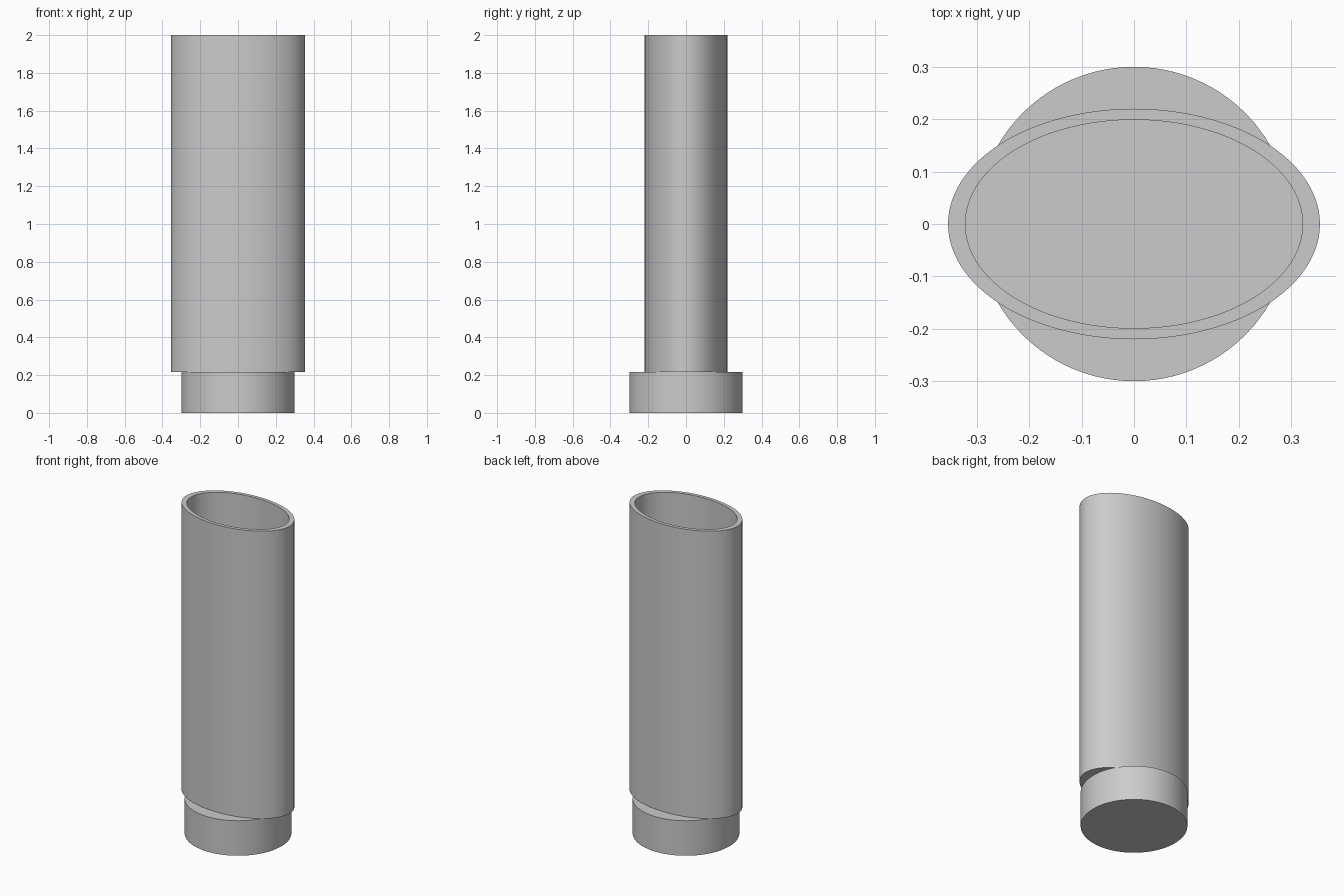
import bpy, bmesh, math

cube = bpy.data.objects.get("Cube")
if cube:
    bpy.data.objects.remove(cube, do_unlink=True)

SIDES = 96
BASE_TOP = 0.217
FLOOR = 0.25

grey = bpy.data.materials.new("light grey")
grey.use_nodes = True
colour = (0.6, 0.6, 0.6, 1)
grey.diffuse_color = colour
grey.node_tree.nodes["Principled BSDF"].inputs["Base Color"].default_value = colour


def lofted(name, sections):
    """Closed solid through a chain of ellipses given as (rx, ry, z)."""
    bm = bmesh.new()
    rings = []
    for rx, ry, z in sections:
        angles = [2 * math.pi * i / SIDES for i in range(SIDES)]
        rings.append([bm.verts.new((rx * math.cos(a), ry * math.sin(a), z)) for a in angles])
    for low, high in zip(rings, rings[1:]):
        for i in range(SIDES):
            j = (i + 1) % SIDES
            bm.faces.new((low[i], low[j], high[j], high[i]))
    bm.faces.new(rings[0][::-1])
    bm.faces.new(rings[-1])
    bmesh.ops.recalc_face_normals(bm, faces=bm.faces)
    mesh = bpy.data.meshes.new(name)
    bm.to_mesh(mesh)
    bm.free()
    mesh.materials.append(grey)
    obj = bpy.data.objects.new(name, mesh)
    bpy.context.collection.objects.link(obj)
    bpy.ops.object.select_all(action='DESELECT')
    obj.select_set(True)
    bpy.context.view_layer.objects.active = obj
    bpy.ops.object.shade_smooth_by_angle(angle=math.radians(30))
    return obj


# Round foot
lofted("round_base", [(0.3, 0.3, 0), (0.3, 0.3, BASE_TOP)])

# Oval cup: outer wall, rim, inner wall and floor
outer, inner = (0.355, 0.22), (0.322, 0.199)
lofted("oval_tube", [(*outer, BASE_TOP), (*outer, 2), (*inner, 2), (*inner, FLOOR)])
